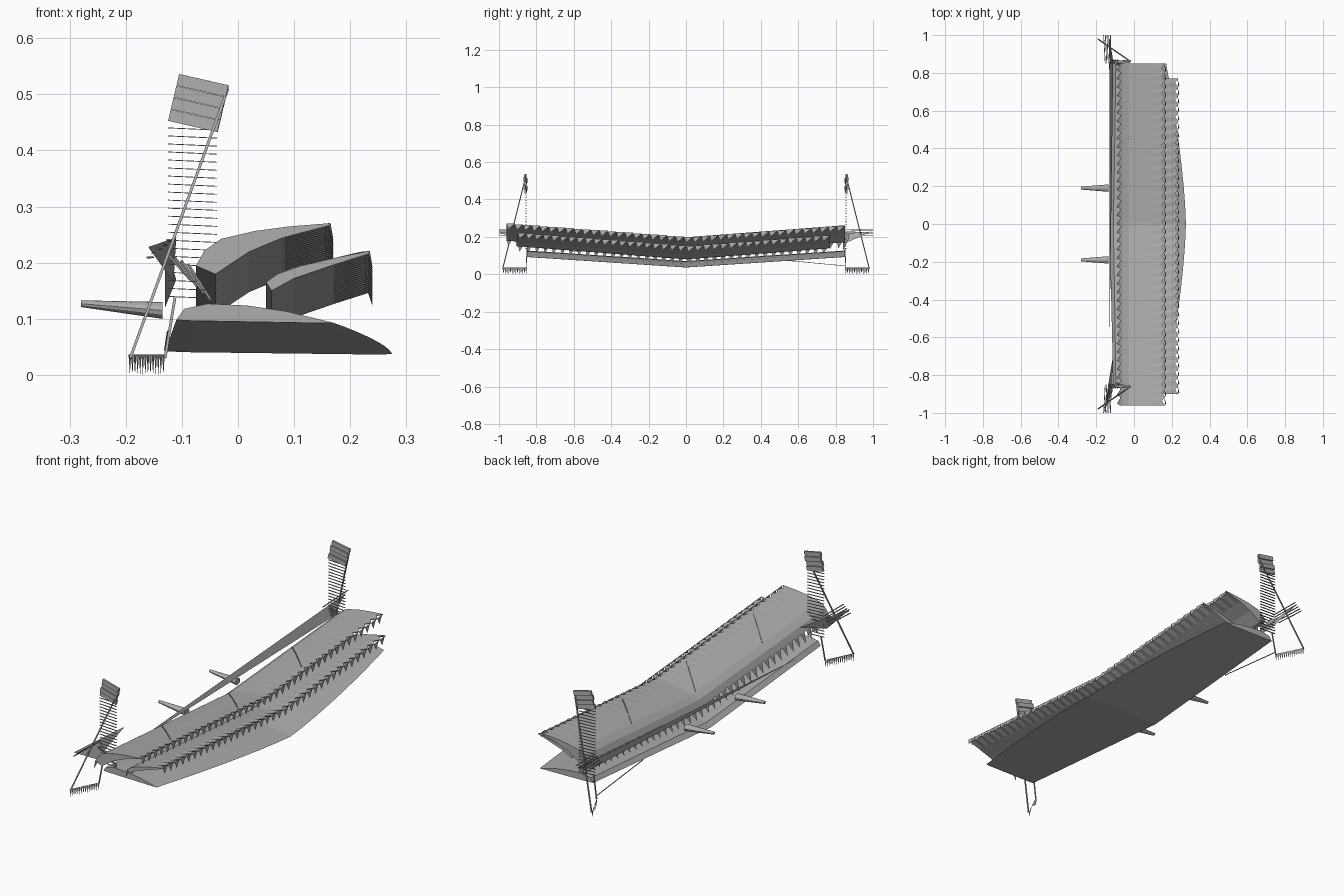
import bpy, math
from mathutils import Vector

cube = bpy.data.objects.get("Cube")
if cube:
    bpy.data.objects.remove(cube)

grey = bpy.data.materials.new("plain_grey")
grey.use_nodes = True
GREY = (0.42, 0.42, 0.42, 1)
grey.diffuse_color = GREY
grey.node_tree.nodes["Principled BSDF"].inputs["Base Color"].default_value = GREY


def add_mesh(name, verts, faces):
    me = bpy.data.meshes.new(name)
    me.from_pydata(verts, [], faces)
    me.materials.append(grey)
    ob = bpy.data.objects.new(name, me)
    bpy.context.collection.objects.link(ob)
    return ob


def loft(name, sections):
    """Skin equal-sized closed rings and cap both ends."""
    n = len(sections[0])
    verts = [v for s in sections for v in s]
    faces = []
    for k in range(len(sections) - 1):
        for i in range(n):
            a, b = k * n + i, k * n + (i + 1) % n
            faces.append((a, b, b + n, a + n))
    faces.append(tuple(reversed(range(n))))
    faces.append(tuple(range(len(verts) - n, len(verts))))
    return add_mesh(name, verts, faces)


def bars(name, segments, width, height):
    """Thin rectangular bars between point pairs."""
    verts, faces = [], []
    for a, b in segments:
        a, b = Vector(a), Vector(b)
        d = (b - a).normalized()
        up = Vector((0, 1, 0)) if abs(d.y) < 0.7 else Vector((1, 0, 0))
        s = d.cross(up).normalized()
        u = s.cross(d)
        o = len(verts)
        for p in (a, b):
            for i, j in ((-1, -1), (1, -1), (1, 1), (-1, 1)):
                verts.append(p + s * i * height / 2 + u * j * width / 2)
        faces += [(o, o + 1, o + 2, o + 3), (o + 7, o + 6, o + 5, o + 4)]
        for i in range(4):
            j = (i + 1) % 4
            faces.append((o + i, o + 4 + i, o + 4 + j, o + j))
    return add_mesh(name, verts, faces)


def triangles(name, tris):
    return add_mesh(name, [p for t in tris for p in t],
                    [(3 * i, 3 * i + 1, 3 * i + 2) for i in range(len(tris))])


# Main plane: arched upper side, flat underside, swept edge and raised tips
arch = [(0, 0), (0.05, 0.02), (0.2, 0.03), (0.45, 0.028), (0.7, 0.019), (1, 0)]
rings = []
for k in range(-8, 9):
    t = abs(k) / 8
    x0 = -0.13 + 0.02 * t
    x1 = 0.275 - 0.105 * t ** 1.5
    z0 = 0.042 + 0.056 * t
    ring = [(x0 + (x1 - x0) * u, 0.85 * k / 8, z0 + h - 0.005 * u) for u, h in arch]
    ring += [(x0 + (x1 - x0) * u, 0.85 * k / 8, z0 - 0.005 * u - 0.001) for u in (0.9, 0.5, 0.1)]
    rings.append(ring)
loft("main_plane", rings)


# Flaps: lofted sections with toothed edges
def flap(name, upper, lower, y0, y1, rise):
    n = round((y1 - y0) / 0.0225)
    rings, teeth, front = [], [], []
    for k in range(n + 1):
        y = y0 + (y1 - y0) * k / n
        dz = rise * (abs(y) / 0.9 - 1)
        cut = 0.018 if k % 2 else 0
        xmax = upper[-1][0]
        ring = [(min(x, xmax - cut), y, z + dz) for x, z in upper]
        ring += [(min(x, xmax - cut - 0.002), y, z + dz) for x, z in lower]
        rings.append(ring)
        if k % 2 == 0 and k + 2 <= n:
            tail = Vector(ring[len(upper) - 1])
            nose = Vector(ring[0])
            teeth.append((tail, tail + Vector((-0.005, 0.045, 0)), tail + Vector((0.005, 0.01, -0.03))))
            front.append((nose, nose + Vector((0, 0.035, 0)), nose + Vector((-0.015, 0.01, -0.045))))
    loft(name, rings)
    triangles(name + "_trailing_teeth", teeth)
    triangles(name + "_leading_teeth", front)


flap("rear_flap",
     [(-0.075, 0.19), (-0.06, 0.217), (-0.03, 0.238), (0.03, 0.252), (0.09, 0.26), (0.165, 0.266)],
     [(0.165, 0.262), (0.08, 0.24), (0.02, 0.215), (-0.04, 0.175)], -0.96, 0.85, 0.068)
flap("front_flap",
     [(0.05, 0.165), (0.07, 0.18), (0.11, 0.194), (0.17, 0.208), (0.235, 0.221)],
     [(0.235, 0.216), (0.17, 0.196), (0.1, 0.172), (0.06, 0.15)], -0.9, 0.77, 0.07)

# Diagonal seams raised slightly on the rear flap
seams = []
for y in (0.46, -0.02, -0.52):
    pts = [(x, y - (x + 0.04), z + 0.068 * (abs(y - x - 0.04) / 0.9 - 1) + 0.002)
           for x, z in ((-0.03, 0.238), (0.03, 0.252), (0.09, 0.26), (0.13, 0.263))]
    seams += list(zip(pts, pts[1:]))
bars("flap_seams", seams, 0.004, 0.003)

# Mounting pegs
for side, y in (("left", 0.19), ("right", -0.19)):
    rings = []
    for x, z, r in ((-0.28, 0.127, 0.006), (-0.135, 0.115, 0.015)):
        rings.append([(x, y + 1.3 * r * math.cos(a * math.pi / 6), z + r * math.sin(a * math.pi / 6))
                      for a in range(12)])
    loft(side + "_mounting_peg", rings)

# End frames, repeated on both ends
for side, s in (("far", 1), ("near", -1)):
    # long diagonal rod
    bars(side + "_diagonal_rod", [((-0.192, s * 0.98, 0.03), (-0.018, s * 0.86, 0.51))], 0.005, 0.005)
    # ladder of fine slats
    bars(side + "_ladder", [((-0.125, s * 0.855, 0.14 + 0.0143 * i), (-0.037, s * 0.855, 0.136 + 0.0143 * i))
                            for i in range(22)], 0.006, 0.0015)
    # tilted block of overlapping plates on top
    bars(side + "_top_plates", [((-0.122 + 0.005 * i, s * (0.852 + 0.006 * (i % 2)), 0.463 + 0.021 * i),
                                 (-0.034 + 0.005 * i, s * (0.858 + 0.006 * (i % 2)), 0.443 + 0.021 * i))
                                for i in range(4)], 0.01, 0.021)
    # serrated foot running diagonally
    teeth = []
    for i in range(14):
        a = Vector((-0.195 + 0.0046 * i, s * (0.98 - 0.0093 * i), 0.036))
        d = Vector((0.0046, -s * 0.0093, 0))
        teeth.append((a, a + d, a + d * 0.5 - Vector((0, 0, 0.036))))
    triangles(side + "_foot", teeth)
    # outer slats
    bars(side + "_outer_slats", [((-0.12 - 0.008 * i, s * 0.85, 0.238 - 0.007 * i),
                                  (-0.125 - 0.009 * i, s, 0.241 - 0.008 * i)) for i in range(5)], 0.004, 0.003)
    # braces linking the frame to the wing
    bars(side + "_braces", [((-0.125 + 0.012 * i, s * 0.87, 0.215 - 0.006 * i),
                             (-0.085 + 0.012 * i, s * 0.84, 0.17 - 0.012 * i)) for i in range(4)]
         + [((-0.13, s * 0.855, 0.03), (-0.112, s * 0.85, 0.14))], 0.004, 0.005)

# Long slivers stretched behind the wing
triangles("long_slivers", [
    ((-0.13, -0.67, 0.12), (-0.13, 0.99, 0.228), (-0.11, 0.86, 0.17)),
    ((-0.16, -1.0, 0.228), (-0.11, -0.69, 0.245), (-0.115, -0.89, 0.165)),
])
bars("lower_brace", [((-0.13, 0.85, 0.045), (-0.125, 0.5, 0.078))], 0.003, 0.003)
